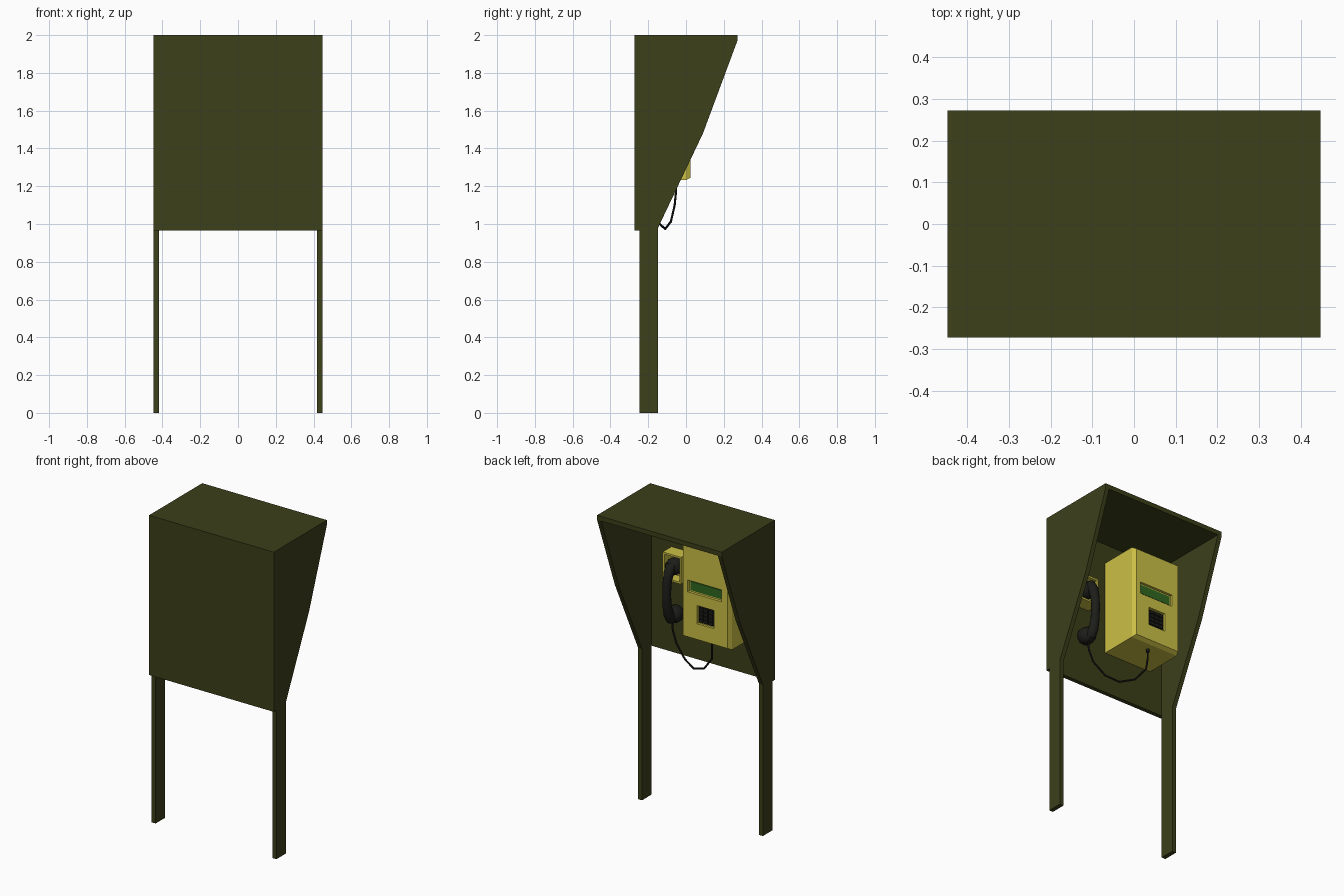
import bpy, bmesh, math
from mathutils import Vector

if "Cube" in bpy.data.objects:
    bpy.data.objects.remove(bpy.data.objects["Cube"])


def material(name, rgb):
    m = bpy.data.materials.new(name)
    m.diffuse_color = (*rgb, 1)
    m.use_nodes = True
    m.node_tree.nodes["Principled BSDF"].inputs["Base Color"].default_value = m.diffuse_color
    return m


OLIVE = material("olive", (0.045, 0.05, 0.01))
YELLOW = material("yellow", (0.6, 0.53, 0.06))
GREEN = material("green", (0.03, 0.14, 0.015))
BLACK = material("black", (0.012, 0.013, 0.01))


def finish(bm, name, mat):
    bmesh.ops.recalc_face_normals(bm, faces=bm.faces)
    me = bpy.data.meshes.new(name)
    bm.to_mesh(me)
    bm.free()
    ob = bpy.data.objects.new(name, me)
    bpy.context.collection.objects.link(ob)
    me.materials.append(mat)
    return ob


def loft(name, rings, mat):
    """Join rings of points into a closed solid."""
    bm = bmesh.new()
    vs = [[bm.verts.new(p) for p in r] for r in rings]
    n = len(rings[0])
    for a, b in zip(vs, vs[1:]):
        for i in range(n):
            bm.faces.new((a[i], a[(i + 1) % n], b[(i + 1) % n], b[i]))
    bm.faces.new(vs[0])
    bm.faces.new(vs[-1])
    return finish(bm, name, mat)


def rect(x0, x1, z0, z1, y):
    return [(x0, y, z0), (x1, y, z0), (x1, y, z1), (x0, y, z1)]


def box(name, x0, x1, y0, y1, z0, z1, mat):
    return loft(name, [rect(x0, x1, z0, z1, y0), rect(x0, x1, z0, z1, y1)], mat)


def activate(ob):
    bpy.ops.object.select_all(action='DESELECT')
    bpy.context.view_layer.objects.active = ob
    ob.select_set(True)


def smooth(ob):
    activate(ob)
    bpy.ops.object.shade_smooth_by_angle(angle=math.radians(40))


def carve(ob, *bounds):
    cutter = box("cutter", *bounds, YELLOW)
    cutter.hide_render = True
    mod = ob.modifiers.new("recess", 'BOOLEAN')
    mod.operation = 'DIFFERENCE'
    mod.object = cutter
    activate(ob)
    bpy.ops.object.modifier_apply(modifier=mod.name)
    bpy.data.objects.remove(cutter)


def tube(name, pts, radius, sides, mat, scales=None):
    """Sweep a round section along a path."""
    pts = [Vector(p) for p in pts]
    rings = []
    for i, p in enumerate(pts):
        t = (pts[min(i + 1, len(pts) - 1)] - pts[max(i - 1, 0)]).normalized()
        u = t.cross(Vector((0.3, 1, 0.1))).normalized()
        v = t.cross(u)
        r = radius * (scales[i] if scales else 1)
        angles = [2 * math.pi * k / sides for k in range(sides)]
        rings.append([p + r * (math.cos(a) * u + math.sin(a) * v) for a in angles])
    ob = loft(name, rings, mat)
    smooth(ob)
    return ob


# Booth shell: each side panel runs down into its leg
W, T = 0.447, 0.028
side = [(-0.272, 2), (0.272, 2), (0.272, 1.97), (0.09, 1.48), (-0.148, 0.98),
        (-0.148, 0), (-0.245, 0), (-0.245, 0.965), (-0.272, 0.965)]
for label, s in (("left", -1), ("right", 1)):
    loft(label + "_side_and_leg",
         [[(s * x, y, z) for y, z in side] for x in (W, W - T)], OLIVE)
I = W - T
box("back_panel", -I, I, -0.272, -0.245, 0.965, 2, OLIVE)
box("roof_panel", -I, I, -0.245, 0.272, 1.97, 2, OLIVE)

# Telephone body with chamfered front and recessed screen and keypad
X0, X1, Z0, Z1, C = -0.33, 0.017, 1.232, 1.843, 0.014
body = loft("phone_body", [
    rect(X0, X1, Z0, Z1, -0.246), rect(X0, X1, Z0, Z1, 0.0),
    rect(X0 + C, X1 - C, Z0 + C, Z1 - C, 0.025)], YELLOW)
carve(body, -0.273, -0.029, 0.008, 0.05, 1.537, 1.614)
carve(body, -0.217, -0.095, 0.01, 0.05, 1.348, 1.466)
box("screen", -0.262, -0.04, 0.006, 0.013, 1.547, 1.604, GREEN)
box("keypad_plate", -0.21, -0.102, 0.007, 0.014, 1.355, 1.459, BLACK)
for i in range(3):
    for j in range(4):
        x, z = -0.19 + 0.034 * i, 1.370 + 0.0247 * j
        box("key", x - 0.014, x + 0.014, 0.012, 0.022, z - 0.01, z + 0.01, BLACK)

# Cradle on the back panel, with a pocket for the earpiece
HX = 0.21
cradle = box("handset_cradle", HX - 0.066, HX + 0.066, -0.246, -0.155, 1.47, 1.645, YELLOW)
carve(cradle, HX - 0.054, HX + 0.054, -0.225, -0.1, 1.482, 1.633)

# Handset: curved grip and two round caps
zc = 1.405
half = [(-0.17, 0.185), (-0.147, 0.172), (-0.124, 0.135), (-0.108, 0.08), (-0.102, 0)]
path = [(HX, y, zc + z) for y, z in half] + [(HX, y, zc - z) for y, z in half[-2::-1]]
width = [0.8, 1.2, 1.15, 1.0, 0.95]
tube("handset_grip", path, 0.027, 12, BLACK, width + width[-2::-1])
cap = [(0.042, -0.222), (0.052, -0.21), (0.053, -0.175), (0.046, -0.15), (0.03, -0.135)]
for label, z in (("earpiece", zc + 0.155), ("mouthpiece", zc - 0.155)):
    ring = [2 * math.pi * k / 16 for k in range(16)]
    smooth(loft(label, [[(HX + r * math.cos(a), y, z + r * math.sin(a)) for a in ring]
                        for r, y in cap], BLACK))

# Hanging cord and its grommet under the phone
tube("cord", [(0.215, -0.165, 1.21), (0.21, -0.165, 1.15), (0.18, -0.16, 1.075),
              (0.105, -0.14, 1.0), (0.02, -0.11, 0.974), (-0.075, -0.08, 1.013),
              (-0.143, -0.06, 1.1), (-0.15, -0.053, 1.17), (-0.15, -0.053, 1.235)],
     0.006, 8, BLACK)
tube("cord_grommet", [(-0.15, -0.053, 1.215), (-0.15, -0.053, 1.24)], 0.011, 10, BLACK)
